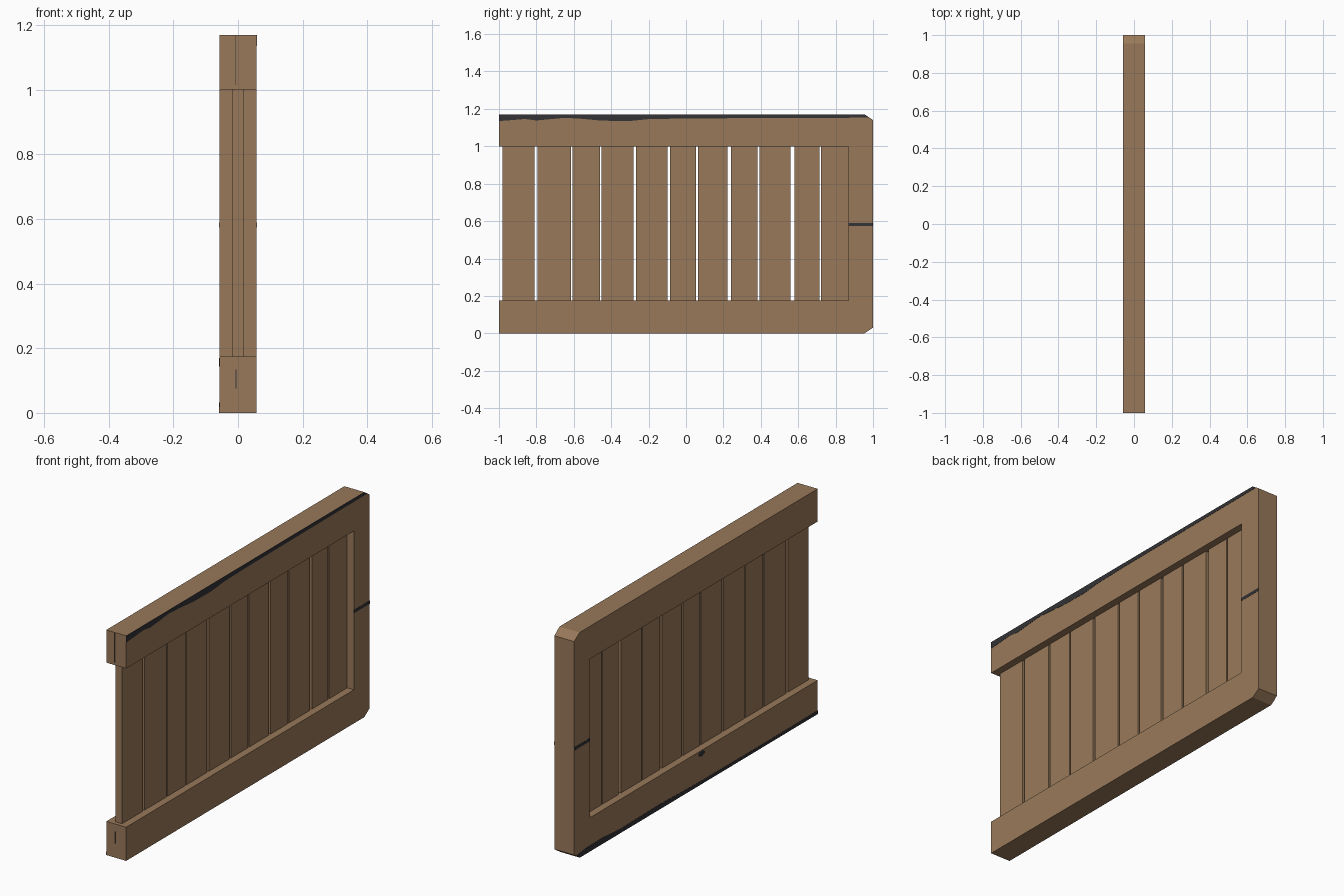
import bpy, bmesh
from mathutils import Vector

if "Cube" in bpy.data.objects:
    bpy.data.objects.remove(bpy.data.objects["Cube"])


def material(name, rgb):
    m = bpy.data.materials.new(name)
    m.diffuse_color = (*rgb, 1)
    m.use_nodes = True
    m.node_tree.nodes["Principled BSDF"].inputs["Base Color"].default_value = m.diffuse_color
    return m


WOOD = material("brown_wood", (0.314, 0.191, 0.102))
DARK = material("dark_grey_wear", (0.033, 0.033, 0.038))
HALF = 0.057  # half thickness of the frame


def prism(name, outline, x0, x1, mat):
    """Extrude a (y, z) outline from x0 to x1."""
    bm = bmesh.new()
    face = bm.faces.new([bm.verts.new((x0, y, z)) for y, z in outline])
    ext = bmesh.ops.extrude_face_region(bm, geom=[face])
    verts = [g for g in ext["geom"] if isinstance(g, bmesh.types.BMVert)]
    bmesh.ops.translate(bm, verts=verts, vec=Vector((x1 - x0, 0, 0)))
    bmesh.ops.recalc_face_normals(bm, faces=bm.faces)
    mesh = bpy.data.meshes.new(name)
    bm.to_mesh(mesh)
    bm.free()
    mesh.materials.append(mat)
    obj = bpy.data.objects.new(name, mesh)
    bpy.context.collection.objects.link(obj)
    return obj


def rect(y0, y1, z0, z1):
    return [(y0, z0), (y1, z0), (y1, z1), (y0, z1)]


# C-shaped frame: two rails and one post with clipped corners
prism("frame", [(-1, 0), (0.955, 0), (1, 0.03), (1, 1.14), (0.955, 1.17), (-1, 1.17),
                (-1, 1.0), (0.87, 1.0), (0.87, 0.175), (-1, 0.175)], -HALF, HALF, WOOD)

# vertical planks with narrow gaps of differing width
planks = [(-0.98, -0.81), (-0.795, -0.615), (-0.607, -0.46), (-0.452, -0.282),
          (-0.267, -0.098), (-0.086, 0.053), (0.065, 0.223), (0.241, 0.383),
          (0.392, 0.56), (0.58, 0.713), (0.721, 0.87)]
for i, (a, b) in enumerate(planks):
    prism(f"plank_{i + 1}", rect(a, b, 0.175, 1.0), -0.019, 0.019, WOOD)

# worn dark edge along the top of the right side
T = 0.0012
prism("top_edge_wear", [(-1, 1.17), (-1, 1.135), (-0.93, 1.14), (-0.86, 1.146), (-0.8, 1.138),
                        (-0.65, 1.152), (-0.57, 1.148), (-0.45, 1.137), (-0.3, 1.135),
                        (-0.2, 1.145), (0, 1.149), (0.98, 1.153), (0.955, 1.17)],
      HALF - T, HALF + T, DARK)

# worn dark edge along the bottom of the left side
prism("bottom_edge_wear", [(-1, 0), (0.955, 0), (0.985, 0.02), (0.9, 0.03), (0.75, 0.032),
                           (0.6, 0.022), (0.3, 0.026), (0, 0.018), (-0.5, 0.016), (-1, 0.018)],
      -HALF - T, -HALF + T, DARK)

# plank joint line across the post, on both sides
for side, s in (("right", 1), ("left", -1)):
    prism(f"post_joint_{side}", rect(0.87, 1.0, 0.573, 0.589),
          s * HALF - T, s * HALF + T, DARK)

# small knot on the left side of the lower rail
prism("rail_knot", [(-0.075, 0.155), (-0.05, 0.143), (-0.02, 0.152), (-0.025, 0.168),
                    (-0.065, 0.17)], -HALF - T, -HALF + T, DARK)

# fine cracks on the front ends of the rails
for name, x, z0, z1 in (("upper_crack", -0.009, 1.015, 1.168), ("lower_crack", -0.006, 0.075, 0.135)):
    prism(name, rect(-1.001, -0.999, z0, z1), x - 0.001, x + 0.001, DARK)
